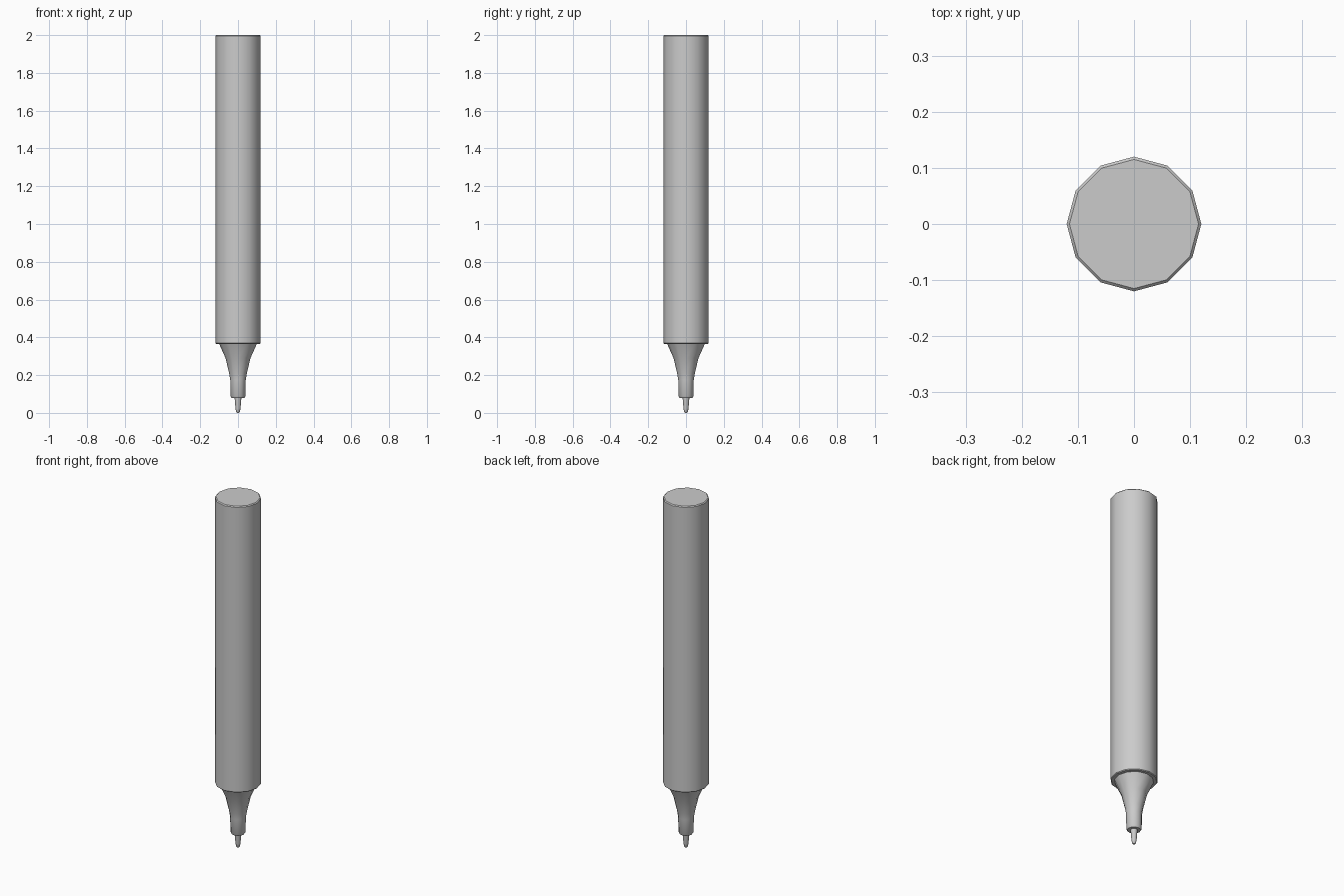
import bpy, bmesh
from math import cos, sin, pi, radians

if "Cube" in bpy.data.objects:
    bpy.data.objects.remove(bpy.data.objects["Cube"])

SIDES = 12


def lathe(name, profile):
    """Spin a bottom-to-top (radius, z) profile into a capped solid."""
    bm = bmesh.new()
    rings = [[bm.verts.new((r * cos(2 * pi * i / SIDES), r * sin(2 * pi * i / SIDES), z))
              for i in range(SIDES)] for r, z in profile]
    for low, high in zip(rings, rings[1:]):
        for i in range(SIDES):
            j = (i + 1) % SIDES
            bm.faces.new((low[i], low[j], high[j], high[i]))
    bm.faces.new(rings[0][::-1])
    bm.faces.new(rings[-1])
    mesh = bpy.data.meshes.new(name)
    bm.to_mesh(mesh)
    bm.free()
    obj = bpy.data.objects.new(name, mesh)
    bpy.context.collection.objects.link(obj)
    bpy.ops.object.select_all(action='DESELECT')
    obj.select_set(True)
    bpy.context.view_layer.objects.active = obj
    bpy.ops.object.shade_smooth_by_angle(angle=radians(35))
    return obj


# Main barrel with small chamfers at both ends
lathe("barrel", [(0.116, 0.365), (0.12, 0.369), (0.12, 1.995), (0.115, 2.0)])

# Flared collar narrowing to the nib holder
lathe("collar", [(0.034, 0.08), (0.039, 0.088), (0.041, 0.175), (0.047, 0.21),
                 (0.066, 0.29), (0.10, 0.366)])

# Rounded writing nib
lathe("nib", [(0.005, 0.0), (0.010, 0.006), (0.013, 0.022), (0.018, 0.081)])
